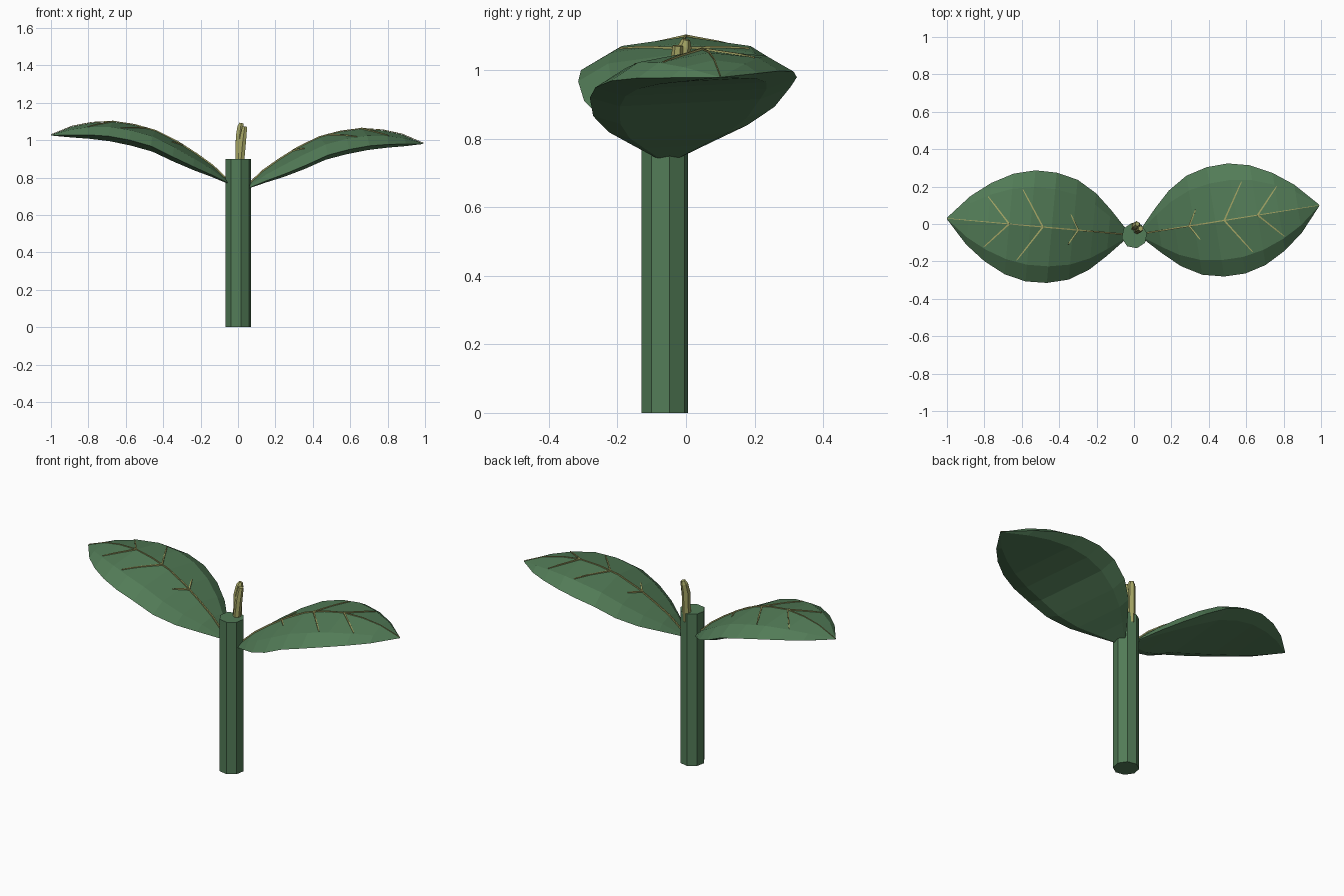
import bpy, bmesh, math
from mathutils import Vector

if "Cube" in bpy.data.objects:
    bpy.data.objects.remove(bpy.data.objects["Cube"])


def material(name, rgb):
    m = bpy.data.materials.new(name)
    m.diffuse_color = (*rgb, 1)
    m.use_nodes = True
    m.node_tree.nodes["Principled BSDF"].inputs["Base Color"].default_value = m.diffuse_color
    return m


GREEN = material("leaf_green", (0.085, 0.20, 0.095))
OLIVE = material("vein_olive", (0.38, 0.38, 0.13))


def make_object(name, bm, mat):
    bmesh.ops.recalc_face_normals(bm, faces=bm.faces)
    me = bpy.data.meshes.new(name)
    bm.to_mesh(me)
    bm.free()
    me.materials.append(mat)
    ob = bpy.data.objects.new(name, me)
    bpy.context.collection.objects.link(ob)
    return ob


def loft(bm, rings):
    rows = [[bm.verts.new(p) for p in ring] for ring in rings]
    n = len(rows[0])
    for a, b in zip(rows, rows[1:]):
        for i in range(n):
            j = (i + 1) % n
            bm.faces.new((a[i], a[j], b[j], b[i]))
    bm.faces.new(rows[0])
    bm.faces.new(rows[-1])


def tube(bm, pts, radii, sides):
    pts = [Vector(p) for p in pts]
    rings = []
    for k, p in enumerate(pts):
        d = (pts[min(k + 1, len(pts) - 1)] - pts[max(k - 1, 0)]).normalized()
        ref = Vector((0, 1, 0)) if abs(d.z) > 0.8 else Vector((0, 0, 1))
        a = d.cross(ref).normalized()
        b = d.cross(a)
        rings.append([p + radii[k] * (a * math.cos(t) + b * math.sin(t))
                      for t in (2 * math.pi * (i + 0.5) / sides for i in range(sides))])
    loft(bm, rings)


# Leaf stations: fraction along, half width, midrib height, edge height
STATIONS = [(0, .035, .755, .745), (.09, .125, .835, .79), (.18, .205, .895, .83),
            (.29, .268, .96, .88), (.41, .296, 1.015, .935), (.53, .298, 1.045, .965),
            (.65, .27, 1.06, .983), (.77, .21, 1.052, .988), (.88, .13, 1.03, .985),
            (1, .004, .982, .98)]
INNER, INNER_DROP = 0.7, 0.35


def station(u):
    for a, b in zip(STATIONS, STATIONS[1:]):
        if u <= b[0]:
            t = (u - a[0]) / (b[0] - a[0])
            return [x + (y - x) * t for x, y in zip(a, b)]
    return STATIONS[-1]


def build_leaf(side, base, tip, lift0, lift1, roll):
    base, tip = Vector(base), Vector(tip)
    axis = tip - base
    perp = Vector((-axis.y, axis.x)).normalized()
    if perp.y < 0:
        perp = -perp

    def place(u, v, z):
        p = base + axis * u + perp * v
        return Vector((p.x, p.y, z + lift0 + (lift1 - lift0) * u + roll * v))

    def top(u, v, up=0.003):
        _, w, zm, ze = station(u)
        s = min(abs(v) / w, 1)
        drop = (s / INNER * INNER_DROP if s < INNER else
                INNER_DROP + (s - INNER) / (1 - INNER) * (1 - INNER_DROP))
        return place(u, v, zm - (zm - ze) * drop + up)

    # Blade: arched top, slim underside
    rings = []
    for u, w, zm, ze in STATIONS:
        thick = 0.1 * w
        ring = [top(u, s * w, 0) for s in (-1, -INNER, 0, INNER, 1)]
        ring += [place(u, s * w, ze - thick) for s in (INNER, 0, -INNER)]
        rings.append(ring)
    bm = bmesh.new()
    loft(bm, rings)
    make_object(side + "_leaf", bm, GREEN)

    # Midrib and paired side veins
    bm = bmesh.new()
    us = [s[0] for s in STATIONS]
    tube(bm, [top(u, 0) for u in us], [.006 - .004 * u for u in us], 4)
    for u, du, dv in ((.26, .05, .08), (.46, .13, .19), (.65, .13, .135)):
        for sgn in (-1, 1):
            pts = [top(u + du * t, sgn * dv * t, .002) for t in (0, .33, .67, 1)]
            tube(bm, pts, [.006, .005, .005, .003], 4)
    make_object(side + "_leaf_veins", bm, OLIVE)


build_leaf("right", (.05, -.05), (.99, .10), 0, 0, .05)
build_leaf("left", (-.05, -.055), (-1.0, .03), .025, .045, .0)

# Stem
bm = bmesh.new()
loft(bm, [[(.002 + .069 * math.cos(a), -.062 + .069 * math.sin(a), z)
           for a in (2 * math.pi * i / 8 + .2 for i in range(8))] for z in (0, .9)])
make_object("stem", bm, GREEN)

# Bud: two small furled shoots
bm = bmesh.new()
tube(bm, [(.012, -.036, .85), (.026, -.03, 1.0), (.036, -.024, 1.072)], [.021, .02, .015], 6)
tube(bm, [(.008, -.018, .85), (.008, -.012, 1.02), (.014, -.004, 1.07), (.018, .0, 1.09)],
     [.024, .023, .02, .012], 6)
make_object("bud", bm, OLIVE)
